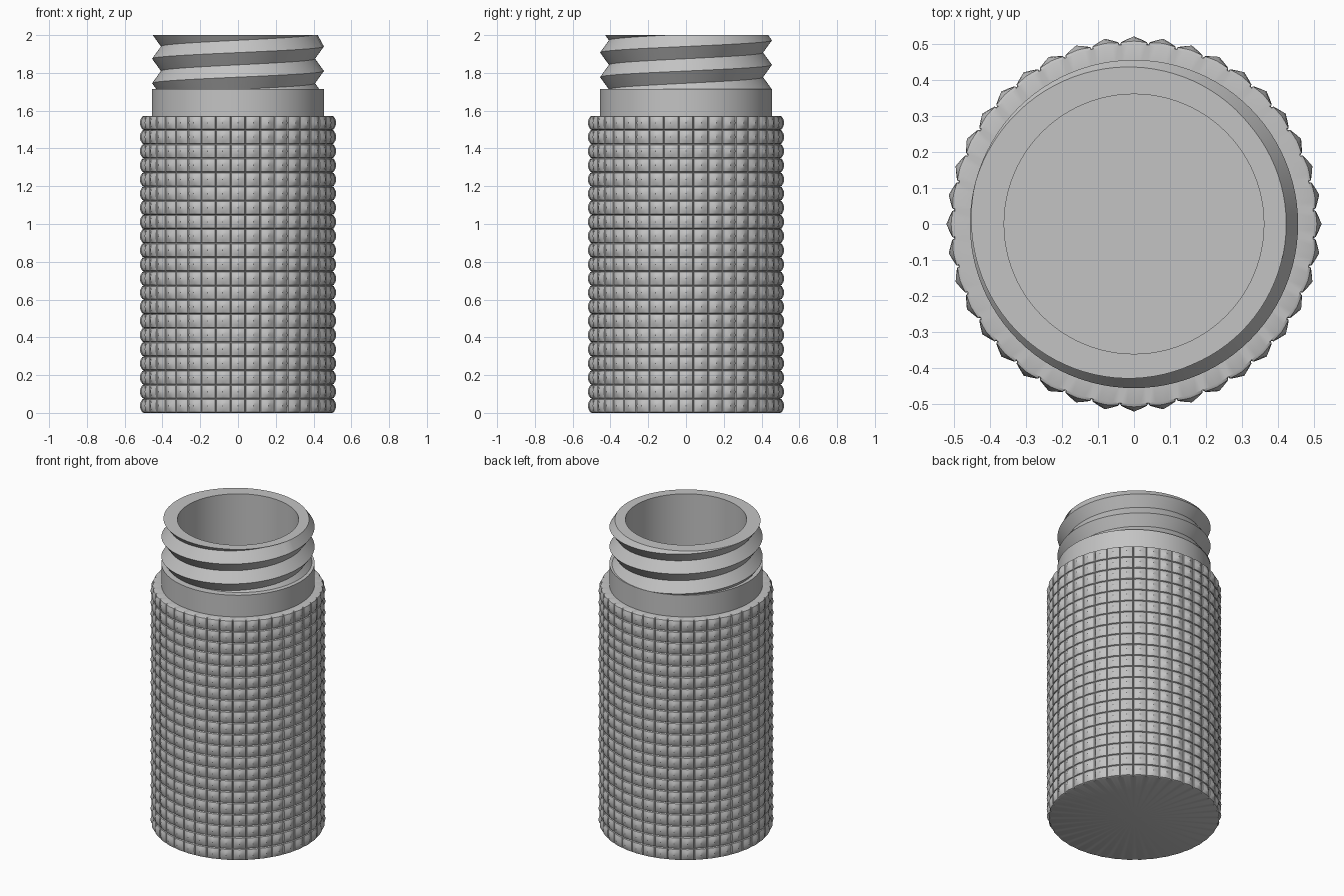
import bpy, bmesh, math

cube = bpy.data.objects.get("Cube")
if cube:
    bpy.data.objects.remove(cube)

grey = bpy.data.materials.new("plain_grey")
grey.use_nodes = True
colour = (0.55, 0.55, 0.55, 1)
grey.diffuse_color = colour
grey.node_tree.nodes["Principled BSDF"].inputs["Base Color"].default_value = colour


def sweep(name, angles, profile, smooth):
    """Join the (radius, height) profiles given at each angle into a closed skin."""
    bm = bmesh.new()
    cols = [[bm.verts.new((r * math.cos(a), r * math.sin(a), z)) for r, z in profile(a, i)]
            for i, a in enumerate(angles)]
    for left, right in zip(cols, cols[1:]):
        for j in range(len(left) - 1):
            bm.faces.new((left[j], right[j], right[j + 1], left[j + 1]))
    bmesh.ops.remove_doubles(bm, verts=bm.verts, dist=1e-5)
    bmesh.ops.dissolve_degenerate(bm, edges=bm.edges, dist=1e-6)
    bmesh.ops.recalc_face_normals(bm, faces=bm.faces)
    mesh = bpy.data.meshes.new(name)
    bm.to_mesh(mesh)
    bm.free()
    mesh.materials.append(grey)
    obj = bpy.data.objects.new(name, mesh)
    bpy.context.collection.objects.link(obj)
    bpy.ops.object.select_all(action='DESELECT')
    obj.select_set(True)
    bpy.context.view_layer.objects.active = obj
    bpy.ops.object.shade_smooth_by_angle(angle=math.radians(smooth))
    return obj


# Knurled grip: a grid of small cushions separated by narrow grooves
AROUND, ROWS, GRIP_TOP = 40, 21, 1.573
STEPS = (0, 0.05, 0.27, 0.5, 0.73, 0.95)
around = [(i + u, u) for i in range(AROUND) for u in STEPS] + [(AROUND, 0)]
upward = [(i + v, v) for i in range(ROWS) for v in STEPS] + [(ROWS, 0)]


def grip_radius(u, v):
    if u == 0 or v == 0:
        return 0.498
    across = 1 - abs(2 * u - 1)
    rise = 1 - abs(2 * v - 1) ** 2
    return 0.504 + 0.016 * across * rise


def grip_profile(angle, i):
    u = around[i][1]
    wall = [(grip_radius(u, v), row * GRIP_TOP / ROWS) for row, v in upward]
    return [(0, 0)] + wall + [(0.44, GRIP_TOP)]


grip_angles = [(c - 0.5) * math.tau / AROUND for c, u in around]
sweep("knurled_grip", grip_angles, grip_profile, 25)

# Neck: plain collar, helical V thread cut flat at the rim, and a round bore
TOP, SHOULDER, FLOOR, PITCH, CREST = 2.0, 1.715, 0.1, 0.13, 1.94
OUTER, ROOT, BORE, SEGMENTS = 0.455, 0.408, 0.36, 96


def thread_radius(angle, z):
    turn = (z - CREST) / PITCH - angle / math.tau
    off_crest = 2 * abs(turn - round(turn))
    return OUTER - (OUTER - ROOT) * off_crest


def neck_profile(angle, i):
    points = [(0, FLOOR), (BORE, FLOOR), (BORE, TOP)]
    for k in range(4, -9, -1):
        z = CREST + PITCH * (k / 2 + angle / math.tau)
        z = min(TOP, max(SHOULDER, z))
        r = thread_radius(angle, z)
        points.append((max(r, 0.422) if z == TOP else r, z))
    return points + [(OUTER, SHOULDER), (OUTER, GRIP_TOP - 0.02)]


neck_angles = [i * math.tau / SEGMENTS for i in range(SEGMENTS + 1)]
sweep("threaded_neck", neck_angles, neck_profile, 30)
